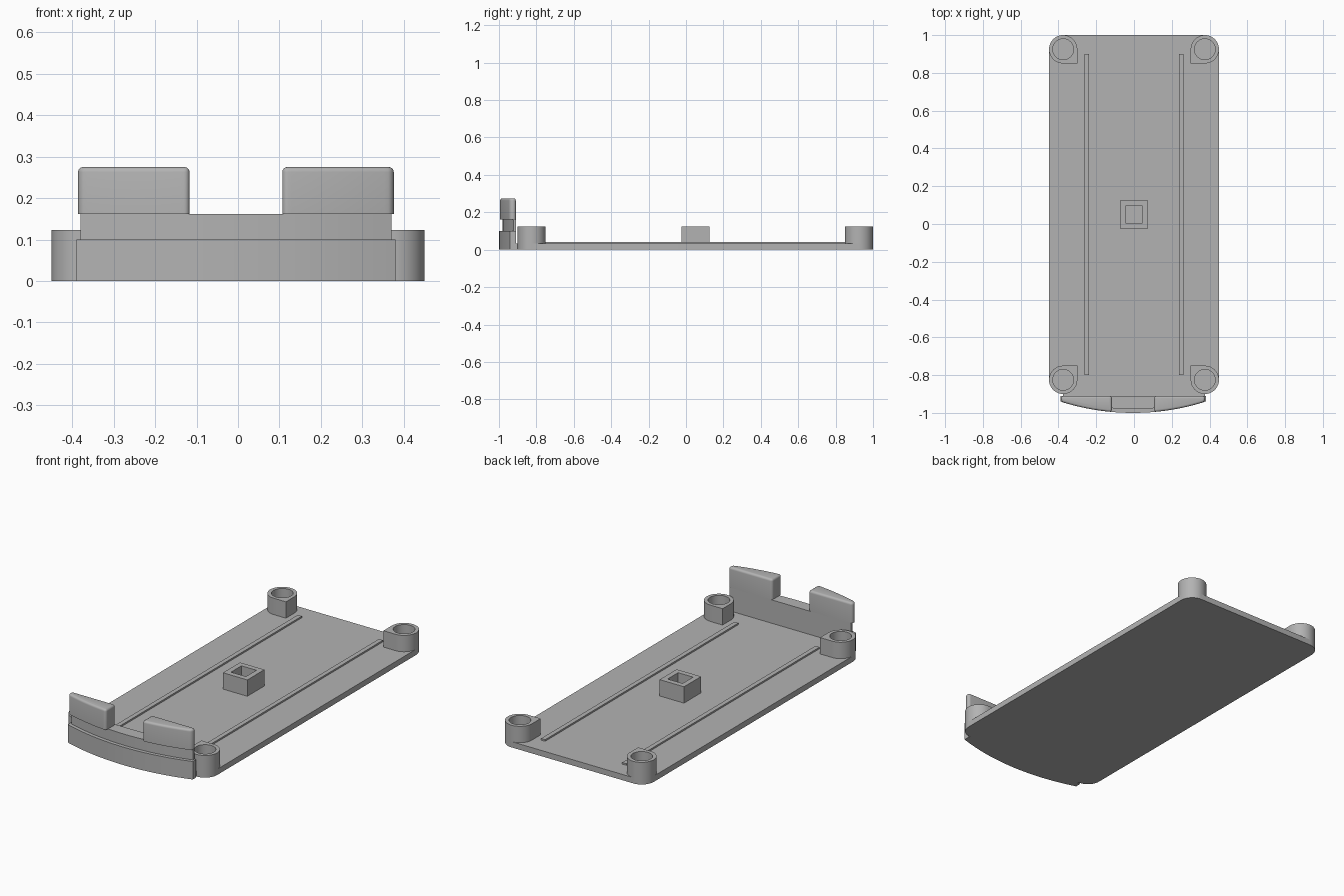
import bpy, bmesh
from math import sin, cos, pi, sqrt, radians

cube = bpy.data.objects.get("Cube")
if cube:
    bpy.data.objects.remove(cube, do_unlink=True)

GREY = (0.45, 0.45, 0.45, 1)
grey = bpy.data.materials.new("grey plastic")
grey.use_nodes = True
grey.diffuse_color = GREY
grey.node_tree.nodes["Principled BSDF"].inputs["Base Color"].default_value = GREY


def finish(name, bm, smooth=True):
    """Turn a bmesh into a shaded, coloured object."""
    bmesh.ops.recalc_face_normals(bm, faces=bm.faces)
    mesh = bpy.data.meshes.new(name)
    bm.to_mesh(mesh)
    bm.free()
    mesh.materials.append(grey)
    obj = bpy.data.objects.new(name, mesh)
    bpy.context.collection.objects.link(obj)
    bpy.ops.object.select_all(action="DESELECT")
    obj.select_set(True)
    bpy.context.view_layer.objects.active = obj
    if smooth:
        bpy.ops.object.shade_smooth_by_angle(angle=radians(35))
    return obj


def prism(name, outline, z0, z1, round_sides=0, round_top=0):
    """Extrude an outline upward, optionally rounding its ends and top rim."""
    bm = bmesh.new()
    base = bm.faces.new([bm.verts.new((x, y, z0)) for x, y in outline])
    top = bmesh.ops.extrude_face_region(bm, geom=[base])["geom"]
    for v in top:
        if isinstance(v, bmesh.types.BMVert):
            v.co.z = z1
    bmesh.ops.recalc_face_normals(bm, faces=bm.faces)
    if round_sides:
        corners = [e for e in bm.edges
                   if abs(e.verts[0].co.z - e.verts[1].co.z) > 0.01
                   and e.calc_face_angle(0) > 0.6]
        bmesh.ops.bevel(bm, geom=corners, offset=round_sides, segments=5,
                        profile=0.5, affect="EDGES")
    if round_top:
        rim = [e for e in bm.edges if all(v.co.z > z1 - 1e-5 for v in e.verts)]
        bmesh.ops.bevel(bm, geom=rim, offset=round_top, segments=4,
                        profile=0.5, affect="EDGES")
    return finish(name, bm)


def box(name, x0, x1, y0, y1, z0, z1):
    return prism(name, [(x0, y0), (x1, y0), (x1, y1), (x0, y1)], z0, z1)


def tube(name, outer, inner, z0, z1):
    """Hollow upright with matching outer and inner outlines."""
    bm = bmesh.new()
    loops = [[bm.verts.new((x, y, z)) for x, y in pts]
             for pts, z in ((outer, z0), (outer, z1), (inner, z1), (inner, z0))]
    n = len(outer)
    for a, b in zip(loops, loops[1:] + loops[:1]):
        for i in range(n):
            j = (i + 1) % n
            bm.faces.new((a[i], a[j], b[j], b[i]))
    return finish(name, bm)


# Base plate with rounded corners
W, FRONT, BACK, R = 0.45, -0.90, 1.0, 0.075
PLATE, POST = 0.032, 0.123
outline = []
centres = [(W - R, BACK - R), (R - W, BACK - R), (R - W, FRONT + R), (W - R, FRONT + R)]
for q, (cx, cy) in enumerate(centres):
    for i in range(13):
        a = (q + i / 12) * pi / 2
        outline.append((cx + R * cos(a), cy + R * sin(a)))
prism("base_plate", outline, 0, PLATE)

# Corner posts: round outside, square towards the middle of the plate
N = 48
names = ["back_left", "back_right", "front_right", "front_left"]
for name, (cx, cy) in zip(names, centres):
    outer, inner = [], []
    for i in range(N):
        a = 2 * pi * i / N
        c, s = cos(a), sin(a)
        inward = c * cx < 1e-6 and s * (cy - 0.05) < 1e-6
        r = R / max(abs(c), abs(s)) if inward else R
        outer.append((cx + r * c, cy + r * s))
        inner.append((cx + 0.055 * c, cy + 0.055 * s))
    tube(name + "_post", outer, inner, PLATE / 2, POST)


# Square socket in the middle
def square(h):
    return [(-h, 0.05 - h), (h, 0.05 - h), (h, 0.05 + h), (-h, 0.05 + h)]


tube("centre_socket", square(0.075), square(0.046), PLATE / 2, POST)

# Long thin rails
for side, x in (("left", 0.25), ("right", -0.25)):
    box(side + "_rail", x - 0.0125, x + 0.0125, -0.8, 0.9, PLATE / 2, 0.041)

# Curved front panel
PANEL_BACK, MID, ARC = -0.91, -0.005, 1.265


def bowed(x0, x1, front, back=PANEL_BACK, steps=24):
    """Outline with a flat back and a front that bows outward."""
    pts = []
    for i in range(steps + 1):
        x = x0 + (x1 - x0) * i / steps
        pts.append((x, front + ARC - sqrt(ARC ** 2 - (x - MID) ** 2)))
    return pts + [(x1, back), (x0, back)]


prism("front_panel", bowed(-0.39, 0.38, -1.0), 0, 0.1)
prism("front_panel_neck", bowed(-0.38, 0.37, -0.98), 0.1, 0.162)
box("panel_bridge", -0.375, 0.375, PANEL_BACK, FRONT, 0, PLATE)

# Two rounded tabs on top of the panel
for side, x0, x1 in (("right", -0.386, -0.117), ("left", 0.107, 0.376)):
    prism(side + "_tab", bowed(x0, x1, -1.0, steps=12), 0.162, 0.275,
          round_sides=0.014, round_top=0.012)
